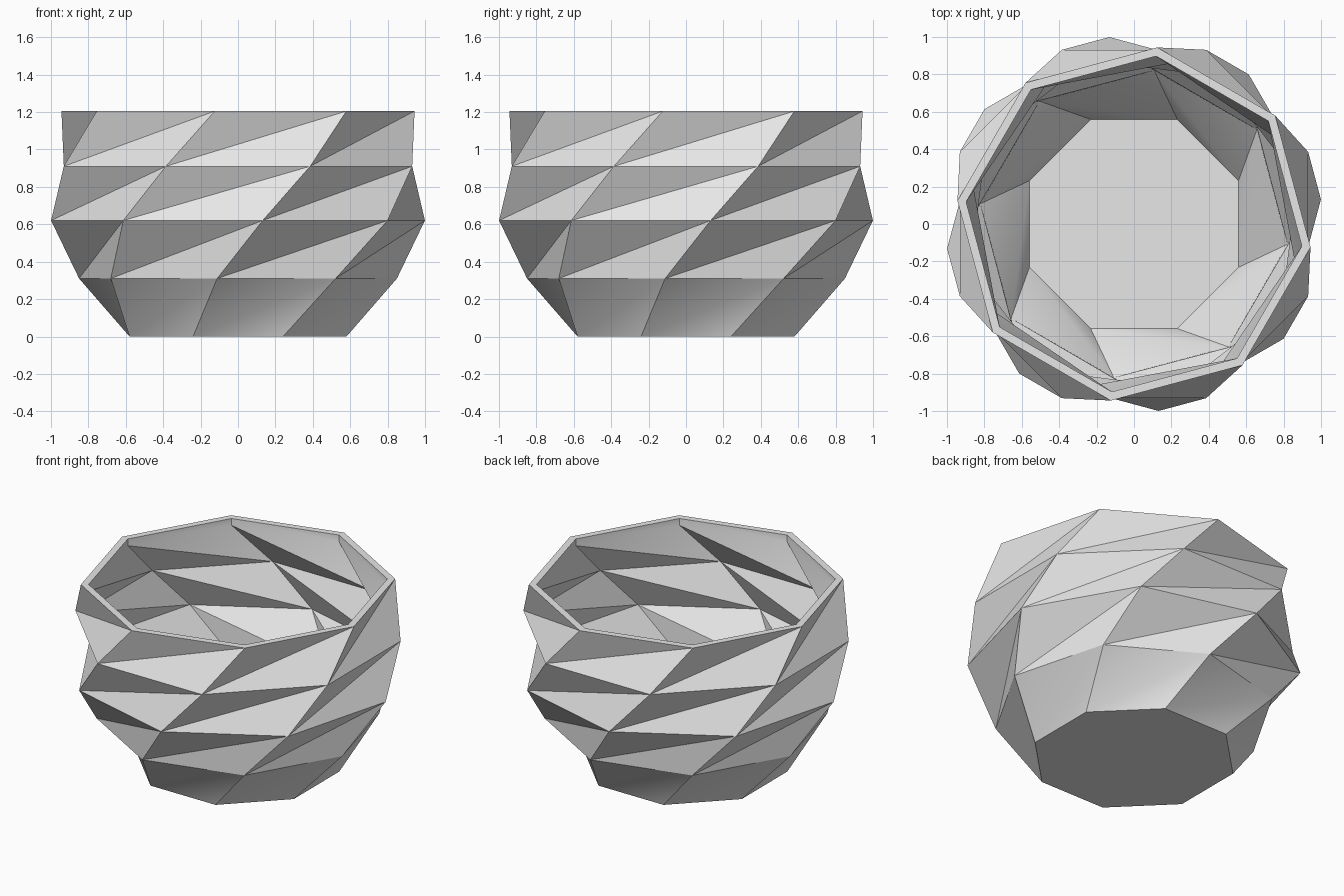
import bpy
import bmesh
import math

cube = bpy.data.objects.get("Cube")
if cube:
    bpy.data.objects.remove(cube, do_unlink=True)

SIDES = 8
STEP = math.tau / SIDES
START = math.radians(22.5)
TWIST = math.radians(15)

# Rings as (radius, height, number of twist steps)
OUTER = [(0.628, 0.0, 0), (0.857, 0.31, 1), (1.008, 0.62, 2),
         (1.008, 0.91, 3), (0.952, 1.205, 4)]
INNER = [(0.605, 0.04, 0), (0.828, 0.32, 1), (0.97, 0.62, 2),
         (0.965, 0.90, 3), (0.905, 1.16, 4), (0.905, 1.205, 4)]


def add_rings(bm, profile):
    rings = []
    for radius, z, turn in profile:
        angles = [START + TWIST * turn + STEP * i for i in range(SIDES)]
        rings.append([bm.verts.new((radius * math.cos(a), radius * math.sin(a), z))
                      for a in angles])
    return rings


def add_wall(bm, rings):
    # Each tier is folded along its long diagonal
    for low, high in zip(rings, rings[1:]):
        for i in range(SIDES):
            j = (i + 1) % SIDES
            bm.faces.new((low[i], low[j], high[j]))
            bm.faces.new((low[i], high[j], high[i]))


bm = bmesh.new()
outer = add_rings(bm, OUTER)
inner = add_rings(bm, INNER)
add_wall(bm, outer)
add_wall(bm, inner)

# Underside and inside floor
bm.faces.new(outer[0])
bm.faces.new(inner[0])

# Flat rim joining the two walls
for i in range(SIDES):
    j = (i + 1) % SIDES
    bm.faces.new((outer[-1][i], outer[-1][j], inner[-1][j], inner[-1][i]))

bmesh.ops.recalc_face_normals(bm, faces=bm.faces)
mesh = bpy.data.meshes.new("twisted_pot")
bm.to_mesh(mesh)
bm.free()
pot = bpy.data.objects.new("twisted_pot", mesh)
bpy.context.collection.objects.link(pot)

# Plain light grey
grey = bpy.data.materials.new("light_grey")
grey.use_nodes = True
grey.diffuse_color = (0.8, 0.8, 0.8, 1)
grey.node_tree.nodes["Principled BSDF"].inputs["Base Color"].default_value = (0.8, 0.8, 0.8, 1)
mesh.materials.append(grey)

# Sharp folds, soft shallow creases
bpy.ops.object.select_all(action="DESELECT")
pot.select_set(True)
bpy.context.view_layer.objects.active = pot
bpy.ops.object.shade_smooth_by_angle(angle=math.radians(30))
